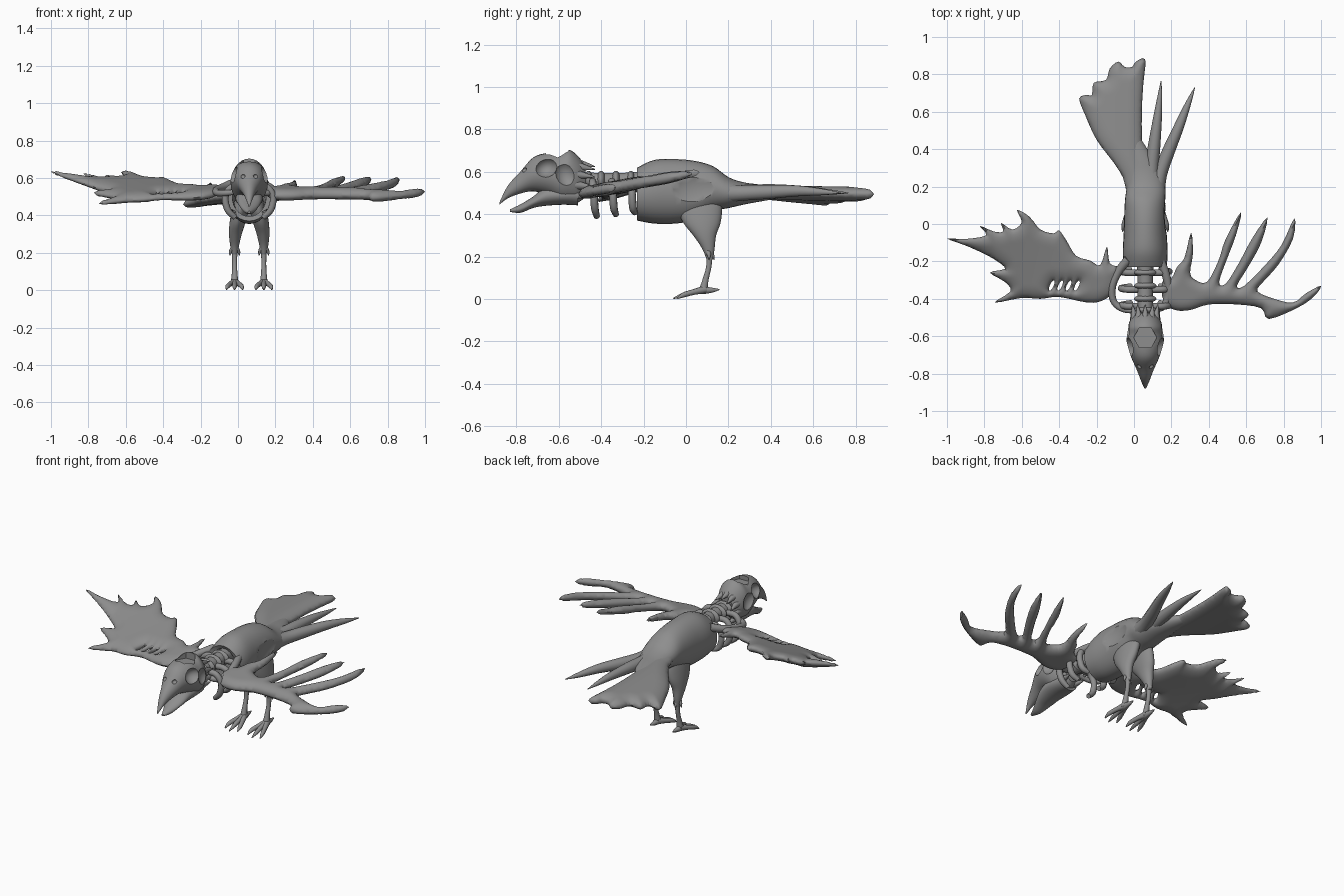
import bpy, bmesh, math
from mathutils import Vector
from mathutils.geometry import intersect_point_line, delaunay_2d_cdt

if "Cube" in bpy.data.objects:
    bpy.data.objects.remove(bpy.data.objects["Cube"])

CX = 0.06  # body axis
mat = bpy.data.materials.new("bone_grey")
mat.diffuse_color = (0.27, 0.27, 0.27, 1)
mat.use_nodes = True
mat.node_tree.nodes["Principled BSDF"].inputs["Base Color"].default_value = mat.diffuse_color


def activate(ob):
    bpy.ops.object.select_all(action='DESELECT')
    ob.select_set(True)
    bpy.context.view_layer.objects.active = ob


def finish(ob, angle=40):
    activate(ob)
    bpy.ops.object.convert(target='MESH')
    ob.data.materials.clear()
    ob.data.materials.append(mat)
    bpy.ops.object.shade_smooth_by_angle(angle=math.radians(angle))
    return ob


def from_bm(name, bm):
    me = bpy.data.meshes.new(name)
    bmesh.ops.recalc_face_normals(bm, faces=bm.faces)
    bm.to_mesh(me)
    bm.free()
    ob = bpy.data.objects.new(name, me)
    bpy.context.collection.objects.link(ob)
    return ob


def smooth_rows(rows, k=4, closed=False):
    # Catmull-Rom interpolation of rows of numbers
    out, n = [], len(rows)
    for i in range(n if closed else n - 1):
        pick = [(i + o) % n if closed else min(max(i + o, 0), n - 1) for o in (-1, 0, 1, 2)]
        for j in range(k):
            t = j / k
            out.append([0.5 * (2 * q + (r - p) * t + (2 * p - 5 * q + 4 * r - s) * t * t
                               + (3 * q - p - 3 * r + s) * t ** 3) for p, q, r, s in zip(*[rows[c] for c in pick])])
    return out if closed else out + [list(rows[-1])]


def loft(name, rows, n=28, cap_front=True, vertical=False):
    # rows: position along the axis, two centre values, two half sizes
    bm = bmesh.new()
    rings = []
    for p, a, b, w, h in smooth_rows(rows):
        ring = []
        for i in range(n):
            u = a + max(w, .003) * math.cos(2 * math.pi * i / n)
            v = b + max(h, .003) * math.sin(2 * math.pi * i / n)
            ring.append(bm.verts.new((u, v, p) if vertical else (u, p, v)))
        rings.append(ring)
    for a, b in zip(rings, rings[1:]):
        for i in range(n):
            bm.faces.new((a[i], a[(i + 1) % n], b[(i + 1) % n], b[i]))
    bm.faces.new(rings[-1])
    if cap_front:
        bm.faces.new(rings[0])
    return from_bm(name, bm)


def tube(name, pts):
    # pts: x, y, z, radius
    cu = bpy.data.curves.new(name, 'CURVE')
    cu.dimensions = '3D'
    cu.bevel_depth = 1
    cu.bevel_resolution = 3
    cu.use_fill_caps = True
    sp = cu.splines.new('POLY')
    rows = smooth_rows(pts, 5)
    sp.points.add(len(rows) - 1)
    for p, (x, y, z, r) in zip(sp.points, rows):
        p.co = (x, y, z, 1)
        p.radius = max(r, .002)
    ob = bpy.data.objects.new(name, cu)
    bpy.context.collection.objects.link(ob)
    return finish(ob, 50)


def sheet(name, outline, zfun, thick, reach, holes=(), step=0.013):
    # lens-thick sheet inside a smoothed outline, swelling away from every edge
    loops = [[Vector(p) for p in smooth_rows(outline, 3, True)]]
    for hx, hy, rx, ry in holes:
        ring = [(2 * math.pi * i / 10) for i in range(10)]
        loops.append([Vector((hx + rx * math.cos(a) + .4 * ry * math.sin(a), hy + ry * math.sin(a))) for a in ring])
    pts, edges = [], []
    for lp in loops:
        edges += [(len(pts) + i, len(pts) + (i + 1) % len(lp)) for i in range(len(lp))]
        pts += lp
    rim = [(pts[a], pts[b]) for a, b in edges]
    lo = [min(p[k] for p in loops[0]) for k in (0, 1)]
    hi = [max(p[k] for p in loops[0]) for k in (0, 1)]
    for j in range(int((hi[1] - lo[1]) / step)):
        for i in range(int((hi[0] - lo[0]) / step)):
            pts.append(Vector((lo[0] + (i + .5 * (j % 2)) * step, lo[1] + j * step)))
    verts, _, faces, _, _, _ = delaunay_2d_cdt(pts, edges, [], 1, 1e-5)
    bm = bmesh.new()
    up, down = {}, {}

    def lift(i):
        if i in up:
            return
        v, d = verts[i], reach
        for a, b in rim:
            if abs(a.x - v.x) > reach + .08 or abs(a.y - v.y) > reach + .08:
                continue
            q, t = intersect_point_line(v, a, b)
            q = a if t < 0 else b if t > 1 else q
            d = min(d, math.hypot(v.x - q[0], v.y - q[1]))
        h = thick * math.sqrt(max(0, 1 - (1 - d / reach) ** 2))
        z = zfun(v.x, v.y)
        up[i] = bm.verts.new((v.x, v.y, z + h))
        down[i] = up[i] if d < 1e-4 else bm.verts.new((v.x, v.y, z - h))

    for f in faces:
        c = sum((verts[i] for i in f), Vector((0, 0))) / len(f)
        if any(((c.x - hx - .4 * (c.y - hy)) / rx) ** 2 + ((c.y - hy) / ry) ** 2 < 1 for hx, hy, rx, ry in holes):
            continue
        for i in f:
            lift(i)
        bm.faces.new([up[i] for i in f])
        if any(up[i] is not down[i] for i in f):
            bm.faces.new([down[i] for i in reversed(f)])
    return finish(from_bm(name, bm), 70)


def ellipsoid(name, loc, size):
    bpy.ops.mesh.primitive_uv_sphere_add(segments=24, ring_count=14, location=loc)
    ob = bpy.context.object
    ob.name, ob.scale = name, size
    return ob


def cut(ob, cutters):
    for c in cutters:
        m = ob.modifiers.new("cut", 'BOOLEAN')
        m.operation, m.solver, m.object = 'DIFFERENCE', 'EXACT', c
    finish(ob, 35)
    for c in cutters:
        bpy.data.objects.remove(c)


# Hollow body, open at the chest, with a dished right flank
body = loft("body", [(-.23, CX, .495, .115, .125), (-.15, CX, .506, .12, .15), (-.05, CX, .508, .115, .152),
                     (.05, CX, .512, .112, .138), (.13, CX, .52, .108, .105), (.2, .064, .502, .103, .073),
                     (.27, .055, .498, .092, .053), (.35, .035, .5, .068, .04), (.45, .0, .502, .04, .025)],
            cap_front=False)
shell = body.modifiers.new("shell", 'SOLIDIFY')
shell.thickness, shell.offset = 0.025, -1
cut(body, [ellipsoid("flank_cut", (.225, .045, .52), (.072, .15, .12))])

# Tail: broad fan on one side, two bare quills on the other
sheet("tail_fan", [(.07, .15), (.02, .15), (-.035, .17), (-.06, .25), (-.11, .33), (-.2, .45), (-.26, .58),
                   (-.293, .67), (-.255, .69), (-.225, .69), (-.215, .755), (-.15, .77), (-.13, .83), (-.085, .868),
                   (-.05, .84), (-.01, .84), (.01, .868), (.06, .88), (.05, .75), (.042, .6), (.045, .4), (.07, .25)],
      lambda x, y: .508 - .4 * max(0, .02 - x) ** 2 - .02 * (y - .2), .034, .08)
tube("tail_quill_0", [(.085, .18, .5, .05), (.095, .3, .505, .038), (.108, .42, .51, .033), (.125, .56, .51, .024),
                      (.137, .67, .505, .014), (.145, .765, .5, .002)])
tube("tail_quill_1", [(.115, .17, .5, .05), (.14, .27, .5, .038), (.185, .39, .505, .034), (.24, .52, .51, .027),
                      (.288, .64, .505, .016), (.325, .73, .5, .002)])

# Feathered left wing with slits, bare right wing with long quills
sheet("left_wing", [(-.08, -.24), (-.13, -.21), (-.145, -.12), (-.18, -.22), (-.235, -.195), (-.31, -.17),
                    (-.36, -.09), (-.4, -.035), (-.43, -.05), (-.5, -.03), (-.56, .04), (-.626, .075),
                    (-.6, .01), (-.65, -.03), (-.71, .005), (-.7, -.04), (-.75, -.04), (-.825, -.01),
                    (-.79, -.06), (-.9, -.08), (-1, -.078), (-.9, -.115), (-.8, -.16), (-.73, -.2),
                    (-.69, -.24), (-.77, -.26), (-.69, -.31), (-.66, -.36), (-.745, -.42), (-.6, -.395),
                    (-.5, -.4), (-.4, -.39), (-.25, -.42), (-.17, -.41), (-.11, -.36)],
      lambda x, y: .515 + (y + .4) * (.2 - .2 * x) + .06 * x + .2 * max(0, -x - .75), .028, .07,
      holes=[(-.44 + .045 * i, -.33, .011, .028) for i in range(4)])
sheet("right_wing", [(.15, -.31), (.2, -.29), (.23, -.23), (.27, -.18), (.305, -.045), (.315, -.16), (.3, -.26),
                     (.33, -.3), (.39, -.31), (.45, -.2), (.49, -.08), (.573, .065), (.545, -.06), (.5, -.18),
                     (.455, -.31), (.49, -.32), (.56, -.21), (.63, -.08), (.713, .035), (.68, -.1), (.61, -.23),
                     (.55, -.33), (.59, -.33), (.71, -.21), (.79, -.11), (.857, .03), (.85, -.08), (.77, -.22),
                     (.69, -.31), (.66, -.36), (.75, -.4), (.85, -.42), (.92, -.37), (1, -.33), (.96, -.39),
                     (.87, -.45), (.72, -.508), (.68, -.45), (.55, -.43), (.4, -.43), (.3, -.46), (.22, -.46),
                     (.16, -.42)],
      lambda x, y: .515 + .18 * (y + .4), .032, .055)

# Skull with sockets, nostrils and an opened crown
skull = loft("skull", [(-.88, CX, .45, .004, .005), (-.84, CX, .505, .022, .03), (-.78, CX, .55, .045, .052),
                       (-.72, CX, .588, .072, .08), (-.65, CX, .59, .096, .1), (-.59, CX, .575, .1, .118),
                       (-.55, CX, .578, .095, .126), (-.51, CX, .565, .078, .11), (-.475, CX, .555, .05, .075)])
cutters = []
for s in (-1, 1):
    cutters += [ellipsoid("eye_cut", (CX + s * .115, -.662, .622), (.07, .058, .05)),
                ellipsoid("ear_cut", (CX + s * .125, -.567, .588), (.055, .052, .068)),
                ellipsoid("nostril_cut", (CX + s * .035, -.765, .61), (.014, .016, .012))]
    cutters[-3].rotation_euler.x = cutters[-2].rotation_euler.x = .4
bpy.ops.mesh.primitive_cylinder_add(vertices=6, radius=.062, depth=.1, location=(CX, -.607, .71),
                                    rotation=(0, 0, math.pi / 6))
cutters.append(bpy.context.object)
cut(skull, cutters)
finish(loft("lower_jaw", [(-.83, CX, .417, .008, .006), (-.78, CX, .427, .03, .02), (-.72, CX, .457, .055, .027),
                          (-.66, CX, .485, .07, .045), (-.58, CX, .49, .075, .045), (-.51, CX, .49, .065, .048)]))
# Ruff of spikes behind the skull
for i in range(9):
    a = math.pi * (-.25 + 1.5 * i / 8)
    c, s = math.cos(a), math.sin(a)
    tube(f"ruff_spike_{i}", [(CX + .06 * c, -.52, .555 + .085 * s, .024), (CX + .065 * c, -.48, .55 + .085 * s, .015),
                             (CX + .075 * c, -.43, .545 + .08 * s, .002)])

# Spine, vertebrae, hooked ribs and shoulder arches
tube("spine", [(CX, -.52, .56, .04), (CX, -.4, .555, .042), (CX, -.3, .555, .042), (CX, -.18, .56, .045)])
for i, y in enumerate((-.46, -.4, -.33, -.26)):
    finish(ellipsoid(f"vertebra_{i}", (CX, y, .56), (.06, .022, .045)))
for s, side in ((-1, "left"), (1, "right")):
    for i, y in enumerate((-.43, -.34, -.25)):
        tube(f"{side}_rib_{i}", [(CX + s * .03, y - .01, .55, .018), (CX + s * .095, y - .01, .55, .018),
                                 (CX + s * .128, y - .005, .5, .018), (CX + s * .115, y, .43, .018),
                                 (CX + s * .075, y + .01, .388 + .01 * i, .014)])
tube("left_shoulder", [(.02, -.465, .53, .014), (-.06, -.455, .52, .016), (-.11, -.41, .52, .018),
                       (-.115, -.33, .535, .02), (-.08, -.25, .55, .022), (-.03, -.19, .57, .025)])
tube("right_shoulder", [(.1, -.46, .53, .014), (.16, -.44, .52, .018), (.185, -.36, .53, .022),
                        (.17, -.27, .55, .022), (.14, -.19, .56, .022)])

# Legs and clawed feet
for s, side in ((-1, "left"), (1, "right")):
    x = CX + s * .078
    finish(loft(f"{side}_thigh", [(.19, x, .112, .014, .016), (.24, x, .105, .024, .03), (.3, x - s * .004, .088, .034, .054),
                                  (.36, x - s * .015, .075, .042, .088), (.43, x - s * .03, .065, .045, .105),
                                  (.48, x - s * .04, .06, .04, .1)], vertical=True))
    for k, (dx, dy) in enumerate(((-.02, 0), (.02, 0), (0, .025))):
        tube(f"{side}_cuff_{k}", [(x, .1, .235, .016), (x + dx, .108 + dy * .6, .21, .01),
                                  (x + dx * 1.3, .108 + dy, .185, .002)])
    tube(f"{side}_shank", [(x, .112, .22, .016), (x, .107, .15, .013), (x, .092, .09, .015), (x, .08, .035, .022)])
    for k in (-1, 0, 1):
        tube(f"{side}_toe_{k}", [(x, .09, .045, .02), (x + k * .022, .04, .034, .014),
                                 (x + k * .038, -.01, .02, .012), (x + k * .043, -.06 + .02 * abs(k), .003, .003)])
    tube(f"{side}_hind_toe", [(x, .08, .042, .02), (x, .12, .042, .013), (x, .157, .045, .003)])
